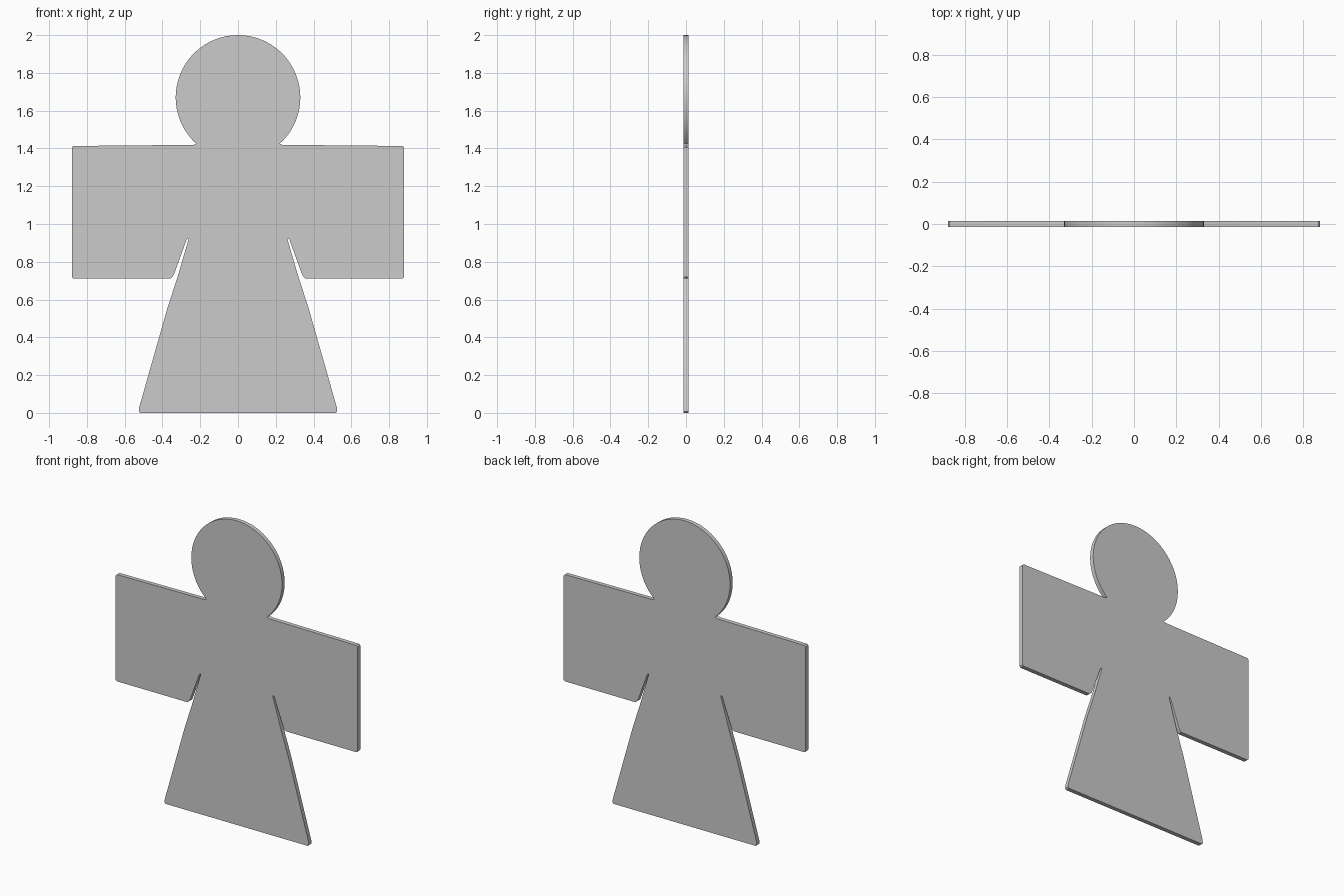
import bpy, bmesh, math

if "Cube" in bpy.data.objects:
    bpy.data.objects.remove(bpy.data.objects["Cube"])

HALF_THICK = 0.014
HEAD_Z, HEAD_R = 1.67, 0.33

# Right half of the outline: gown hem, gown side, slit, sleeve
half = [(0.517, 0.0), (0.525, 0.008), (0.523, 0.03), (0.375, 0.55), (0.32, 0.72),
        (0.262, 0.918), (0.265, 0.923), (0.272, 0.918), (0.337, 0.738), (0.345, 0.722), (0.358, 0.711),
        (0.872, 0.711), (0.88, 0.719), (0.88, 1.405), (0.872, 1.413), (0.235, 1.419)]

# Head arc from the neck to the crown
start = math.asin((1.425 - HEAD_Z) / HEAD_R)
steps = 26
for i in range(steps + 1):
    a = start + (math.pi / 2 - start) * i / steps
    half.append((HEAD_R * math.cos(a), HEAD_Z + HEAD_R * math.sin(a)))

# Mirror the half outline, sharing the crown point
outline = half + [(-x, z) for x, z in reversed(half[:-1])]

# Extrude the flat figure through its thickness
bm = bmesh.new()
face = bm.faces.new([bm.verts.new((x, -HALF_THICK, z)) for x, z in outline])
res = bmesh.ops.extrude_face_region(bm, geom=[face], use_keep_orig=True)
verts = [g for g in res["geom"] if isinstance(g, bmesh.types.BMVert)]
bmesh.ops.translate(bm, verts=verts, vec=(0, 2 * HALF_THICK, 0))
bmesh.ops.triangulate(bm, faces=[f for f in bm.faces if len(f.verts) > 4])
bmesh.ops.recalc_face_normals(bm, faces=bm.faces)

mesh = bpy.data.meshes.new("flat_figure")
bm.to_mesh(mesh)
bm.free()
figure = bpy.data.objects.new("flat_figure", mesh)
bpy.context.collection.objects.link(figure)

# Smooth rim with crisp front and back edges
bpy.context.view_layer.objects.active = figure
figure.select_set(True)
bpy.ops.object.shade_smooth_by_angle(angle=math.radians(30))
